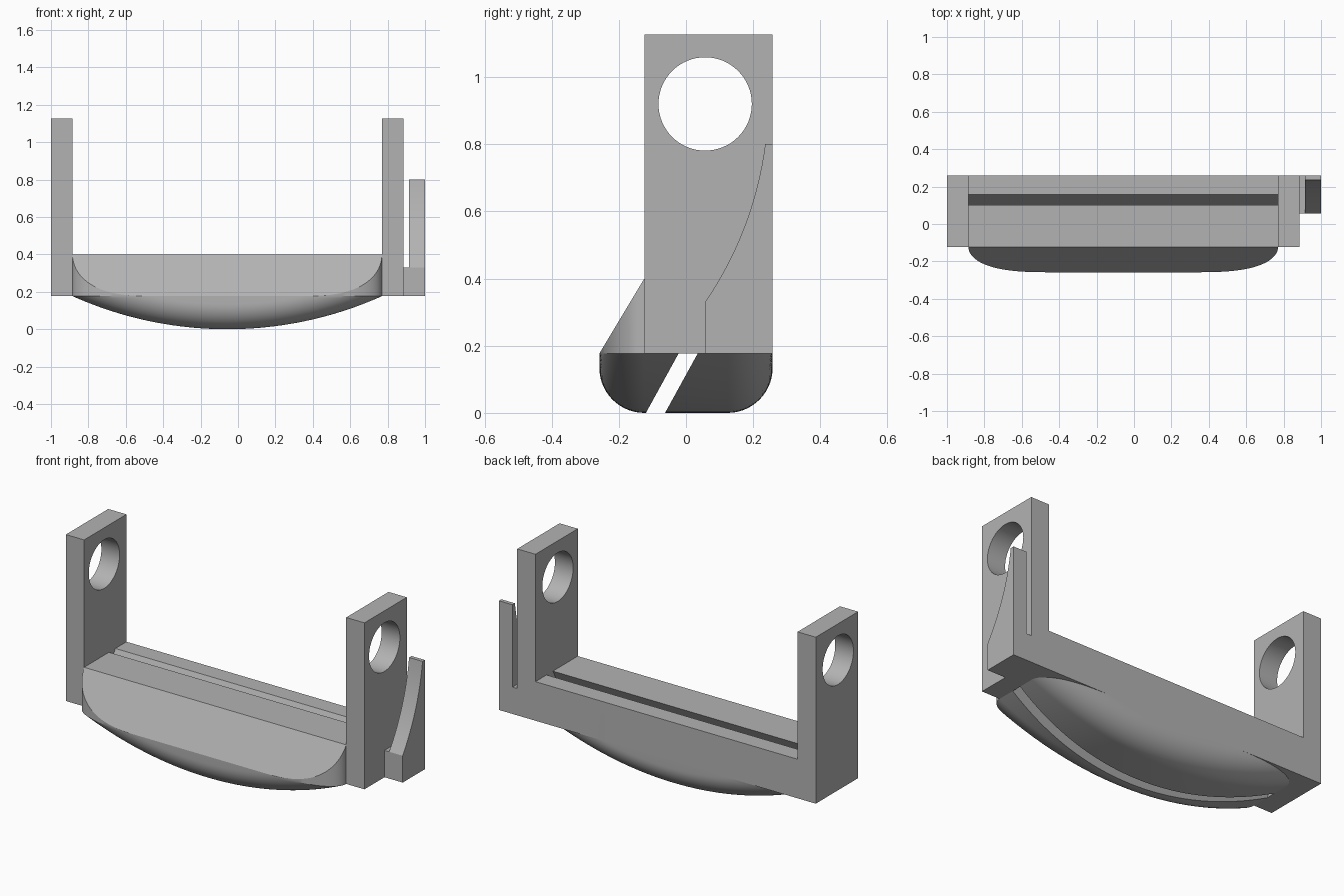
import bpy, bmesh, math
from mathutils import Vector

if "Cube" in bpy.data.objects:
    bpy.data.objects.remove(bpy.data.objects["Cube"])

GREY = (0.45, 0.45, 0.45, 1)
grey = bpy.data.materials.new("plain grey")
grey.use_nodes = True
grey.diffuse_color = GREY
grey.node_tree.nodes["Principled BSDF"].inputs["Base Color"].default_value = GREY

# Shared dimensions
BASE, DECK, TOP = 0.177, 0.40, 1.127      # post foot, beam top, post top
LEFT, RIGHT = 0.77, -0.885                # inner faces of the posts
THICK = 0.115
HALF_Y = 0.258
ROUND = 0.134                             # fillet along the belly
POST_FRONT = -HALF_Y + ROUND


def finish(bm, name):
    bmesh.ops.remove_doubles(bm, verts=bm.verts, dist=1e-5)
    bmesh.ops.recalc_face_normals(bm, faces=bm.faces)
    mesh = bpy.data.meshes.new(name)
    bm.to_mesh(mesh)
    bm.free()
    mesh.materials.append(grey)
    obj = bpy.data.objects.new(name, mesh)
    bpy.context.collection.objects.link(obj)
    bpy.ops.object.select_all(action="DESELECT")
    obj.select_set(True)
    bpy.context.view_layer.objects.active = obj
    bpy.ops.object.shade_smooth_by_angle(angle=math.radians(25))
    return obj


def extrude_profile(name, profile, x0, x1):
    """Extrude a (y, z) outline from x0 to x1."""
    bm = bmesh.new()
    face = bm.faces.new([bm.verts.new((x0, y, z)) for y, z in profile])
    new = bmesh.ops.extrude_face_region(bm, geom=[face], use_keep_orig=True)["geom"]
    bmesh.ops.translate(bm, vec=(x1 - x0, 0, 0),
                        verts=[v for v in new if isinstance(v, bmesh.types.BMVert)])
    return finish(bm, name)


def box_profile(y0, y1, z0, z1):
    return [(y0, z0), (y1, z0), (y1, z1), (y0, z1)]


# Upright posts with round holes
def post(name, x0):
    obj = extrude_profile(name, box_profile(POST_FRONT, HALF_Y, BASE, TOP), x0, x0 + THICK)
    hole = [(0.057 + 0.139 * math.cos(a), 0.92 + 0.139 * math.sin(a))
            for a in (math.tau * i / 64 for i in range(64))]
    cutter = extrude_profile("hole_cutter", hole, x0 - 0.1, x0 + THICK + 0.1)
    mod = obj.modifiers.new("hole", "BOOLEAN")
    mod.operation, mod.solver, mod.object = "DIFFERENCE", "EXACT", cutter
    bpy.context.view_layer.objects.active = obj
    bpy.ops.object.modifier_apply(modifier=mod.name)
    bpy.data.objects.remove(cutter)
    obj.select_set(True)
    bpy.ops.object.shade_smooth_by_angle(angle=math.radians(25))


post("left_post", LEFT)
post("right_post", RIGHT - THICK)


# Crossbeam with sloped front and rounded belly
def section(u):
    """Closed (y, z) outline at u, from -1 to 1 along the beam."""
    half = (LEFT - RIGHT) / 2
    radius = (half ** 2 + BASE ** 2) / (2 * BASE)
    depth = max(0, math.sqrt(radius ** 2 - (u * half) ** 2) - radius + BASE)
    start = math.asin(max(0, 1 - depth / ROUND))
    steps = 14
    arc = []
    for i in range(steps + 1):
        t = start + (math.pi / 2 - start) * i / steps
        arc.append((HALF_Y - ROUND * (1 - math.cos(t)),
                    BASE - depth + ROUND * (1 - math.sin(t))))
    edge = arc[0][0]
    slope_z = BASE + (HALF_Y - edge) / ROUND * (DECK - BASE)
    return ([(HALF_Y, DECK), (HALF_Y, BASE), (edge, BASE)] + arc
            + [(-y, z) for y, z in reversed(arc)]
            + [(-edge, BASE), (-edge, slope_z), (POST_FRONT, DECK)])


def beam_half(name, slot_y, side):
    """Loft the beam, then keep one side of the slanted slot."""
    bm = bmesh.new()
    count = 72
    rings = []
    for i in range(count + 1):
        u = -math.cos(math.pi * i / count)
        x = (LEFT + RIGHT) / 2 + u * (LEFT - RIGHT) / 2
        rings.append([bm.verts.new((x, y, z)) for y, z in section(u)])
    for a, b in zip(rings, rings[1:]):
        for j in range(len(a)):
            k = (j + 1) % len(a)
            bm.faces.new((a[j], a[k], b[k], b[j]))
    bm.faces.new(rings[0])
    bm.faces.new(rings[-1])
    bmesh.ops.remove_doubles(bm, verts=bm.verts, dist=1e-5)
    bmesh.ops.dissolve_degenerate(bm, edges=bm.edges, dist=1e-5)
    normal = Vector((0, 1, -0.55)).normalized() * side
    cut = bmesh.ops.bisect_plane(bm, geom=bm.verts[:] + bm.edges[:] + bm.faces[:],
                                 plane_co=(0, slot_y, BASE), plane_no=normal,
                                 clear_outer=True)["geom_cut"]
    bmesh.ops.edgenet_fill(bm, edges=[e for e in cut if isinstance(e, bmesh.types.BMEdge)])
    finish(bm, name)


beam_half("front_beam", -0.022, 1)
beam_half("rear_beam", 0.035, -1)

# Side clip: foot block and curved spring tab
outer = LEFT + THICK
extrude_profile("clip_foot", box_profile(0.057, HALF_Y, BASE, 0.33), outer, 1.0)
low, bend, high = Vector((0.057, 0.33)), Vector((0.202, 0.544)), Vector((0.236, 0.80))
curve = [low * (1 - t) ** 2 + bend * 2 * t * (1 - t) + high * t * t
         for t in (i / 16 for i in range(17))]
tab = [tuple(p) for p in curve] + [(HALF_Y, 0.80), (HALF_Y, 0.33)]
extrude_profile("clip_tab", tab, 0.915, 1.0)
